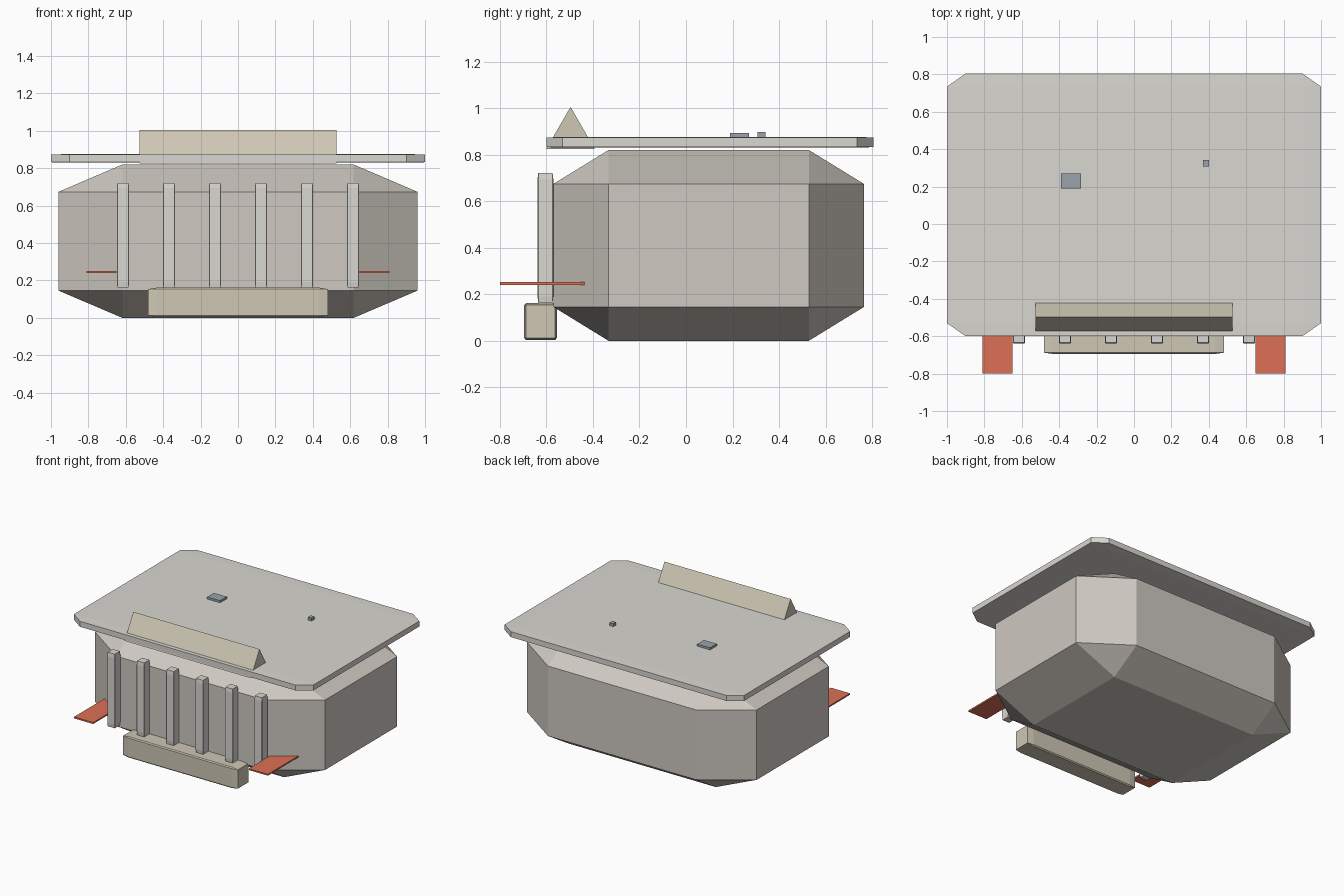
import bpy, bmesh
from mathutils import Vector

if "Cube" in bpy.data.objects:
    bpy.data.objects.remove(bpy.data.objects["Cube"])


def material(name, rgb):
    m = bpy.data.materials.new(name)
    m.diffuse_color = (*rgb, 1)
    m.use_nodes = True
    m.node_tree.nodes["Principled BSDF"].inputs["Base Color"].default_value = m.diffuse_color
    return m


WARM = material("warm_grey", (0.62, 0.58, 0.53))
PALE = material("pale_grey", (0.70, 0.68, 0.64))
SAND = material("sand", (0.62, 0.57, 0.46))
RED = material("red", (0.72, 0.16, 0.09))
SLATE = material("slate", (0.32, 0.37, 0.40))


def finish(bm, name, mat):
    mesh = bpy.data.meshes.new(name)
    bm.to_mesh(mesh)
    bm.free()
    mesh.materials.append(mat)
    obj = bpy.data.objects.new(name, mesh)
    bpy.context.collection.objects.link(obj)
    return obj


def box(name, lo, hi, mat, bevel=0.0):
    """Unit cube chamfered by a fraction, then stretched to the bounds."""
    lo, hi = Vector(lo), Vector(hi)
    bm = bmesh.new()
    bmesh.ops.create_cube(bm, size=1)
    if bevel:
        bmesh.ops.bevel(bm, geom=bm.edges[:], offset=bevel, segments=1,
                        profile=0.5, affect='EDGES')
    bmesh.ops.scale(bm, vec=hi - lo, verts=bm.verts)
    bmesh.ops.translate(bm, vec=(lo + hi) / 2, verts=bm.verts)
    return finish(bm, name, mat)


# Heavily chamfered main body and thin lid
box("body", (-0.96, -0.57, 0), (0.96, 0.765, 0.82), WARM, 0.178)
box("lid", (-1, -0.6, 0.83), (1, 0.805, 0.876), PALE, 0.05)

# Vertical ribs along the front
for i in range(6):
    x = (i - 2.5) * 0.246
    box(f"front_rib_{i + 1}", (x - 0.033, -0.638, 0.163),
        (x + 0.033, -0.57, 0.722), PALE, 0.05)

# Front sill bar
box("front_bar", (-0.48, -0.695, 0.004), (0.48, -0.555, 0.162), SAND, 0.05)

# Triangular prism handle set into the lid
bm = bmesh.new()
profile = [bm.verts.new((-0.527, y, z))
           for y, z in ((-0.6, 0.825), (-0.392, 0.825), (-0.496, 1.005))]
face = bm.faces.new(profile)
ext = bmesh.ops.extrude_face_region(bm, geom=[face], use_keep_orig=True)
bmesh.ops.translate(bm, vec=(1.054, 0, 0),
                    verts=[v for v in ext["geom"] if isinstance(v, bmesh.types.BMVert)])
bmesh.ops.recalc_face_normals(bm, faces=bm.faces)
finish(bm, "handle_prism", SAND)

# Thin red side tabs
for side, x in (("left", -0.73), ("right", 0.73)):
    box(f"{side}_tab", (x - 0.08, -0.8, 0.241), (x + 0.08, -0.43, 0.252), RED)

# Small blocks on the lid
box("lid_plate", (-0.39, 0.19, 0.87), (-0.283, 0.27, 0.892), SLATE)
box("lid_button", (0.368, 0.307, 0.87), (0.4, 0.341, 0.898), SLATE)
